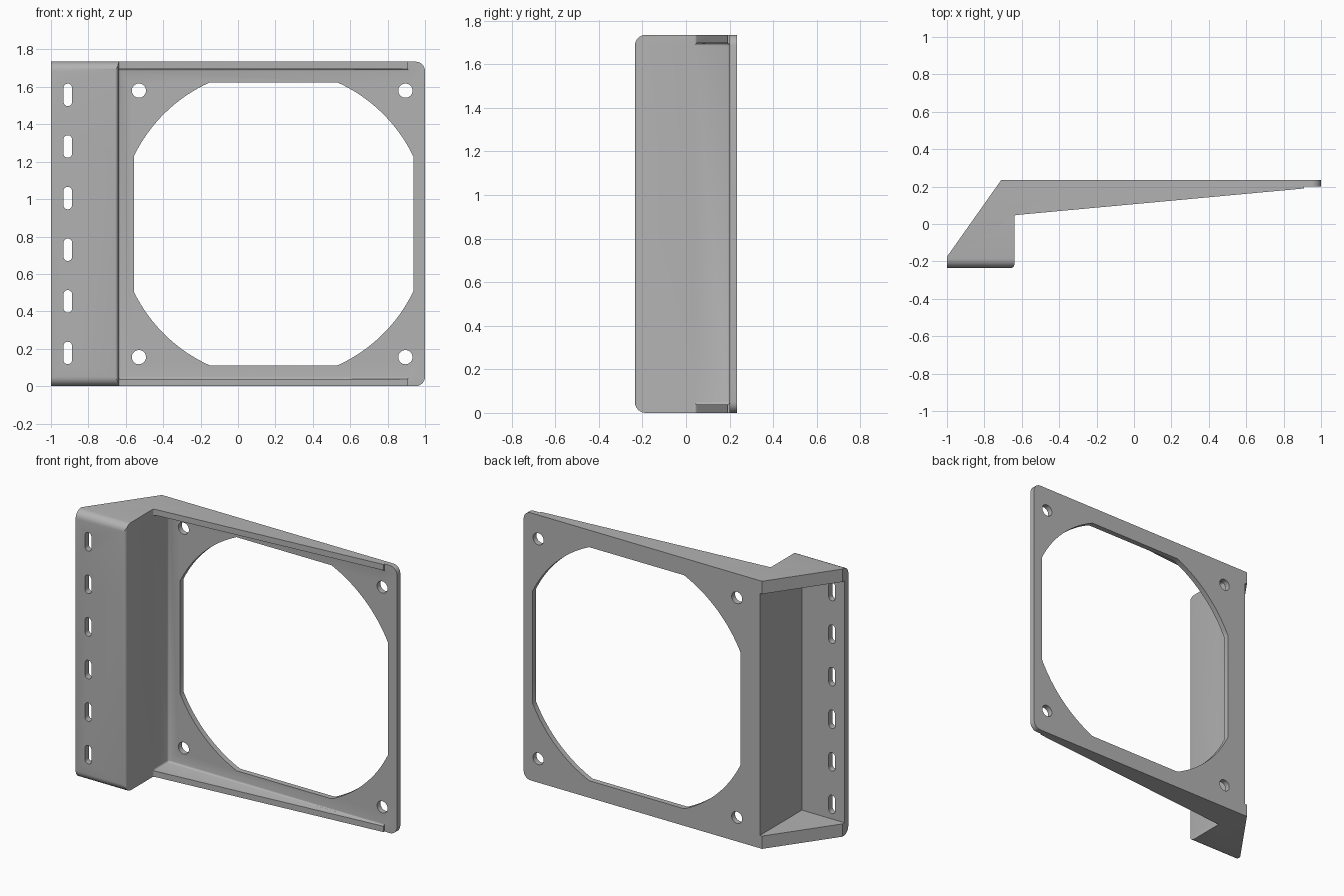
import bpy, bmesh, math
from mathutils import Vector

if "Cube" in bpy.data.objects:
    bpy.data.objects.remove(bpy.data.objects["Cube"])

H = 1.735          # overall height
BACK, FRONT = 0.235, -0.235
AXES = {  # profile (u, v) and extrusion depth w -> xyz
    'x': lambda u, v, w: (w, u, v),
    'y': lambda u, v, w: (u, w, v),
    'z': lambda u, v, w: (u, v, w),
}


def prism(name, pts, axis, lo, hi):
    """Closed profile extruded along one axis."""
    bm = bmesh.new()
    f = AXES[axis]
    face = bm.faces.new([bm.verts.new(f(u, v, lo)) for u, v in pts])
    out = bmesh.ops.extrude_face_region(bm, geom=[face])
    vs = [g for g in out['geom'] if isinstance(g, bmesh.types.BMVert)]
    bmesh.ops.translate(bm, verts=vs, vec=Vector(f(0, 0, hi - lo)))
    bmesh.ops.recalc_face_normals(bm, faces=bm.faces[:])
    me = bpy.data.meshes.new(name)
    bm.to_mesh(me)
    bm.free()
    ob = bpy.data.objects.new(name, me)
    bpy.context.collection.objects.link(ob)
    return ob


def rounded(pts, radii, n=6):
    """Round chosen profile corners with a quadratic-free tangent arc."""
    res = []
    for i, p in enumerate(pts):
        r = radii.get(i, 0)
        p = Vector(p)
        if not r:
            res.append(tuple(p))
            continue
        a = (Vector(pts[i - 1]) - p).normalized()
        b = (Vector(pts[(i + 1) % len(pts)]) - p).normalized()
        half = a.angle(b) / 2
        c = p + (a + b).normalized() * (r / math.sin(half))
        s, e = p + a * (r / math.tan(half)) - c, p + b * (r / math.tan(half)) - c
        for k in range(n + 1):
            t = k / n
            ang = s.angle(e)
            d = (s * math.sin((1 - t) * ang) + e * math.sin(t * ang)) / math.sin(ang)
            res.append(tuple(c + d))
    return res


def rect(u0, u1, v0, v1):
    return [(u0, v0), (u1, v0), (u1, v1), (u0, v1)]


def circle(cx, cz, r, n=32):
    return [(cx + r * math.cos(2 * math.pi * k / n),
             cz + r * math.sin(2 * math.pi * k / n)) for k in range(n)]


def boolean(target, tool, op='DIFFERENCE'):
    """Apply a cut, then drop the tool."""
    m = target.modifiers.new('cut', 'BOOLEAN')
    m.operation, m.object, m.solver = op, tool, 'EXACT'
    bpy.context.view_layer.objects.active = target
    bpy.ops.object.modifier_apply(modifier=m.name)
    bpy.data.objects.remove(tool)


# Bracket body: plan profile with the stepped flange and tapering gusset
plan = [(-1, FRONT), (-0.64, FRONT), (-0.64, 0.047), (0.91, 0.19),
        (0.91, 0.2), (1, 0.2), (1, BACK), (-0.71, BACK), (-1, -0.175)]
body = prism('fan_bracket', rounded(plan, {1: 0.018, 2: 0.012}, 4), 'z', 0, H)

# Rounded top and bottom edges of the front flange
side = rounded(rect(FRONT, 0.5, 0, H), {0: 0.05, 3: 0.05})
boolean(body, prism('flange_rounding', side, 'x', -1.5, 1.5), 'INTERSECT')
# Rounded free corners of the plate
face = rounded(rect(-1.5, 1, 0, H), {1: 0.05, 2: 0.05})
boolean(body, prism('plate_rounding', face, 'y', -1, 1), 'INTERSECT')

# Front bay between the two gussets, with small inner fillets
bay = prism('front_bay', rect(-0.64, 1.2, -0.5, 0.2), 'z', 0.038, H - 0.038)
bev = bay.modifiers.new('fillet', 'BEVEL')
bev.width, bev.segments = 0.012, 3
bpy.context.view_layer.objects.active = bay
bpy.ops.object.modifier_apply(modifier='fillet')
boolean(body, bay)

# Rear pocket behind the flange
boolean(body, prism('rear_pocket', rect(-1.3, -0.695, -0.195, 0.5), 'z', 0.083, H - 0.083))

# Air opening: circle with four flats
cx, cz, r = 0.19, H / 2, 0.83
hw, hh = 0.747, 0.757
opening = []
a0, a1 = math.acos(hw / r), math.asin(hh / r)
for q in range(4):
    lo, hi = (a0, a1) if q % 2 == 0 else (math.pi - a1, math.pi - a0)
    lo, hi = (lo, hi) if q < 2 else (lo + math.pi, hi + math.pi)
    for k in range(17):
        t = lo + (hi - lo) * k / 16
        opening.append((cx + r * math.cos(t), cz + r * math.sin(t)))
boolean(body, prism('air_opening', opening, 'y', 0.0, 0.5))

# Four screw holes
for x in (-0.53, 0.895):
    for z in (0.155, H - 0.155):
        boolean(body, prism('screw_hole', circle(x, z, 0.038), 'y', 0.0, 0.5))

# Six mounting slots in the flange
for i in range(6):
    z = cz + (i - 2.5) * 0.276
    slot = rounded(rect(-0.933, -0.887, z - 0.06, z + 0.06),
                   {k: 0.0225 for k in range(4)})
    boolean(body, prism('mounting_slot', slot, 'y', -0.5, 0.0))

# Colour and shading
grey = bpy.data.materials.new('plain grey')
grey.diffuse_color = (0.45, 0.45, 0.45, 1)
grey.use_nodes = True
grey.node_tree.nodes["Principled BSDF"].inputs["Base Color"].default_value = grey.diffuse_color
body.data.materials.clear()
body.data.materials.append(grey)
for p in body.data.polygons:
    p.material_index = 0
bpy.ops.object.select_all(action='DESELECT')
body.select_set(True)
bpy.context.view_layer.objects.active = body
bpy.ops.object.shade_smooth_by_angle(angle=math.radians(30))
